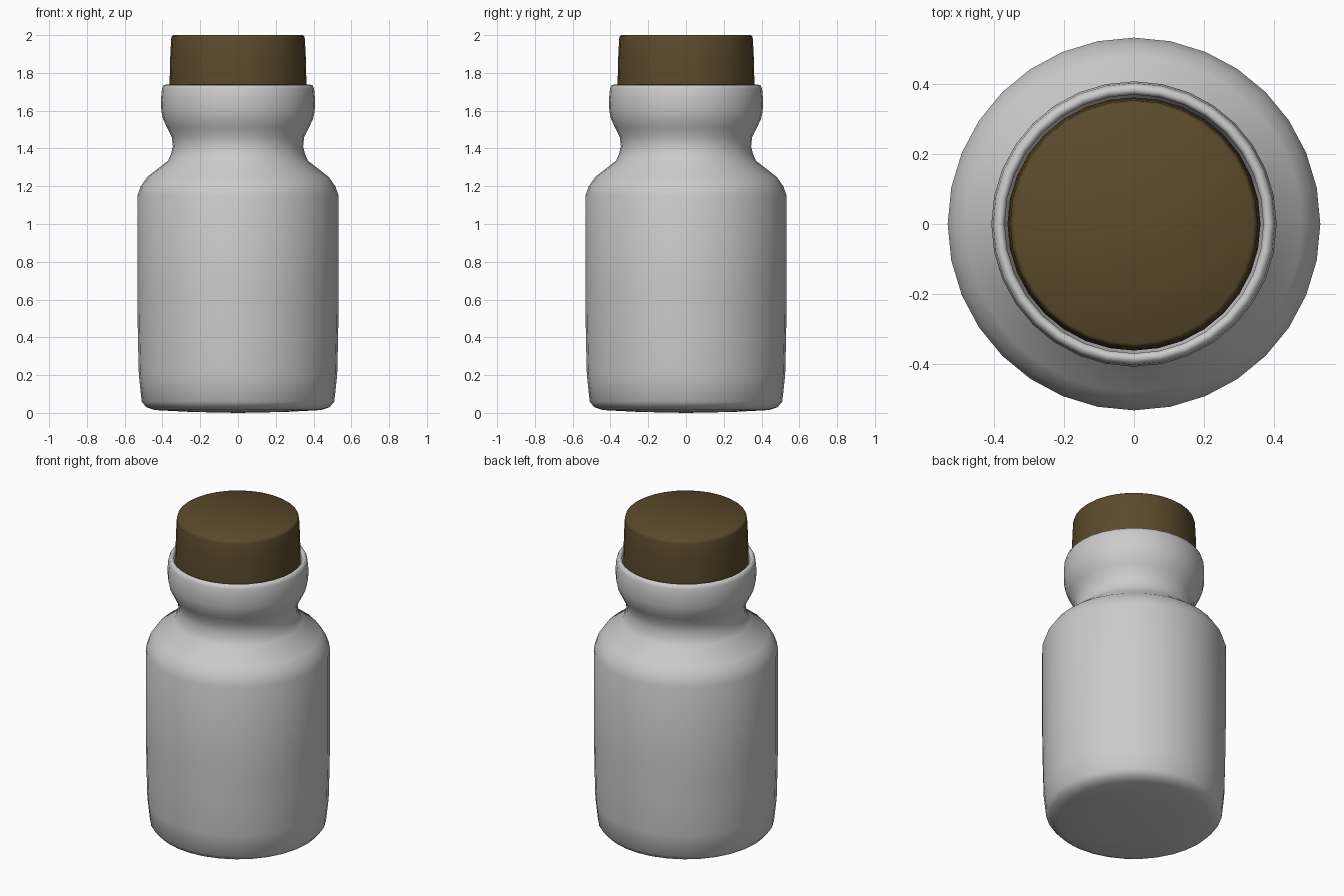
import bpy, bmesh, math

if "Cube" in bpy.data.objects:
    bpy.data.objects.remove(bpy.data.objects["Cube"])

SEGMENTS = 32


def lathe(name, profile, angle=50):
    """Spin an (r, z) profile about z; points with r = 0 become poles."""
    bm = bmesh.new()
    rings = []
    for r, z in profile:
        n = SEGMENTS if r > 0 else 1
        rings.append([bm.verts.new((r * math.cos(2 * math.pi * i / SEGMENTS),
                                    r * math.sin(2 * math.pi * i / SEGMENTS), z))
                      for i in range(n)])
    for a, b in zip(rings, rings[1:]):
        for i in range(SEGMENTS):
            j = (i + 1) % SEGMENTS
            quad = [a[i % len(a)], a[j % len(a)], b[j % len(b)], b[i % len(b)]]
            bm.faces.new(list(dict.fromkeys(quad)))
    bmesh.ops.recalc_face_normals(bm, faces=bm.faces)
    mesh = bpy.data.meshes.new(name)
    bm.to_mesh(mesh)
    bm.free()
    obj = bpy.data.objects.new(name, mesh)
    bpy.context.collection.objects.link(obj)
    bpy.ops.object.select_all(action='DESELECT')
    obj.select_set(True)
    bpy.context.view_layer.objects.active = obj
    bpy.ops.object.shade_smooth_by_angle(angle=math.radians(angle))
    return obj


# Hollow bottle: outer wall up to the lip, then back down the inner wall
lathe("bottle", [
    (0, 0.0), (0.25, 0.005), (0.44, 0.015), (0.485, 0.03), (0.51, 0.06),
    (0.525, 0.20), (0.53, 0.40), (0.533, 0.60), (0.533, 1.15),
    (0.515, 1.20), (0.48, 1.25), (0.37, 1.335), (0.355, 1.37),
    (0.345, 1.41), (0.35, 1.46), (0.375, 1.51), (0.397, 1.555),
    (0.406, 1.60), (0.408, 1.66), (0.403, 1.715), (0.395, 1.735),
    (0.38, 1.738), (0.37, 1.725),
    (0.372, 1.66), (0.37, 1.60), (0.345, 1.53), (0.318, 1.47),
    (0.31, 1.41), (0.32, 1.36), (0.345, 1.31), (0.455, 1.22),
    (0.485, 1.18), (0.497, 1.14), (0.497, 0.60), (0.49, 0.20),
    (0.475, 0.08), (0.43, 0.05), (0, 0.04)], 80)

# Cork stopper seated inside the lip
cork = lathe("cork", [
    (0, 1.53), (0.335, 1.53), (0.345, 1.545), (0.362, 1.70), (0.362, 1.76),
    (0.359, 1.88), (0.354, 1.98), (0.350, 1.994), (0.342, 2.0), (0, 2.0)])
mat = bpy.data.materials.new("cork_brown")
mat.diffuse_color = (0.105, 0.07, 0.025, 1)
mat.use_nodes = True
mat.node_tree.nodes["Principled BSDF"].inputs["Base Color"].default_value = mat.diffuse_color
cork.data.materials.append(mat)
